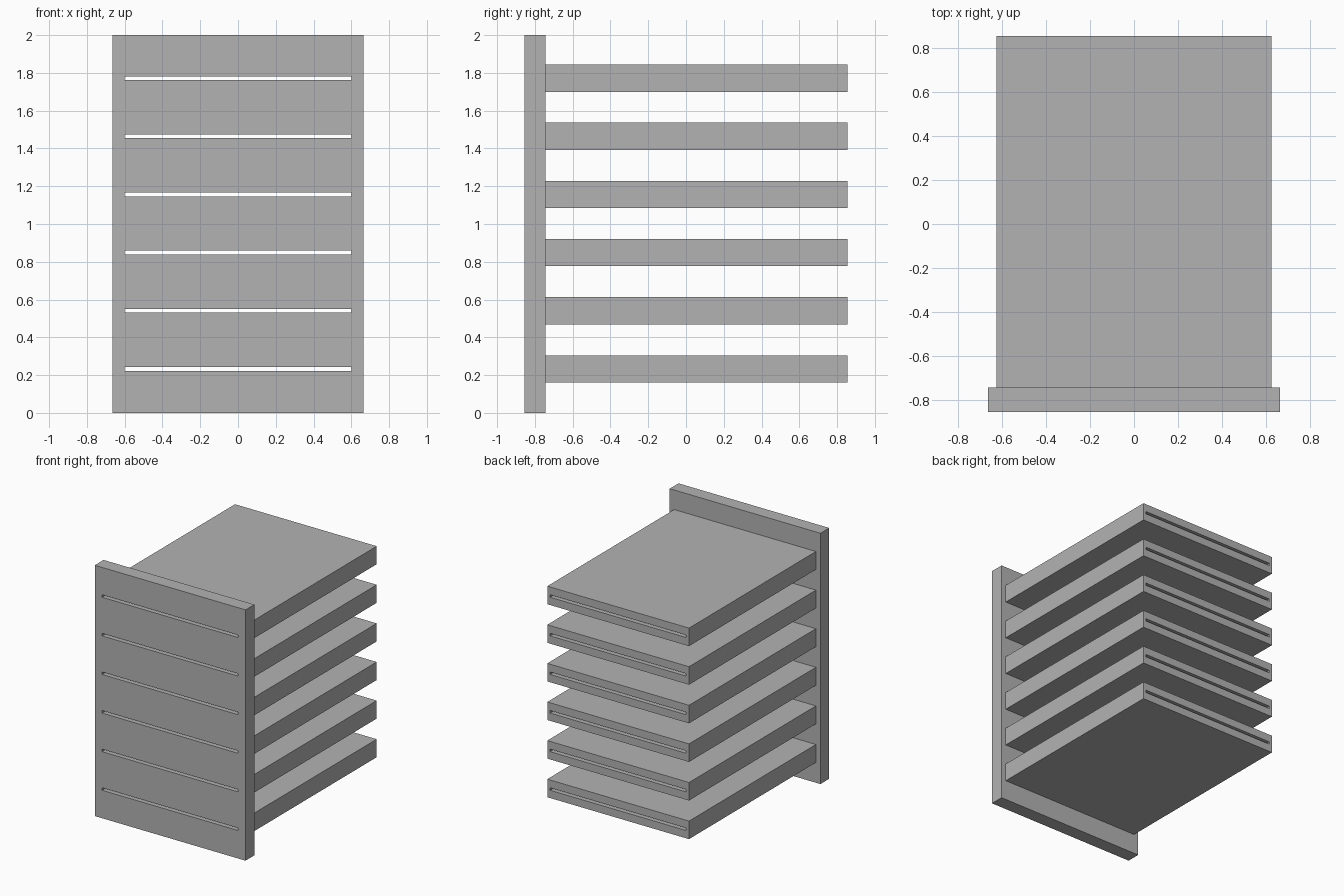
import bpy

if "Cube" in bpy.data.objects:
    bpy.data.objects.remove(bpy.data.objects["Cube"], do_unlink=True)

GREY = (0.45, 0.45, 0.45, 1)
grey = bpy.data.materials.new("plain_grey")
grey.use_nodes = True
grey.diffuse_color = GREY
grey.node_tree.nodes["Principled BSDF"].inputs["Base Color"].default_value = GREY

FRONT, PANEL_BACK, BACK = -0.855, -0.744, 0.855
COUNT, FIRST, PITCH = 6, 0.233, 0.3078


def box(name, width, y0, y1, z0, z1):
    """Box centred on x, spanning y0..y1 and z0..z1."""
    bpy.ops.mesh.primitive_cube_add(size=1, location=(0, (y0 + y1) / 2, (z0 + z1) / 2))
    ob = bpy.context.object
    ob.name = name
    ob.scale = (width, y1 - y0, z1 - z0)
    bpy.ops.object.transform_apply(location=False, rotation=False, scale=True)
    ob.data.materials.append(grey)
    return ob


def cut(target, cutter):
    """Subtract the cutter and bake the result."""
    mod = target.modifiers.new("slot", "BOOLEAN")
    mod.operation = "DIFFERENCE"
    mod.solver = "EXACT"
    mod.object = cutter
    bpy.context.view_layer.objects.active = target
    bpy.ops.object.modifier_apply(modifier=mod.name)


# Front panel
panel = box("front_panel", 1.33, FRONT, PANEL_BACK, 0, 2)

# Stacked sleeves, each with a thin slot running through sleeve and panel
for i in range(COUNT):
    z = FIRST + i * PITCH
    sleeve = box(f"sleeve_{i + 1}", 1.25, PANEL_BACK, BACK, z - 0.072, z + 0.072)
    cutter = box("slot_cutter", 1.2, FRONT - 0.1, BACK + 0.1, z - 0.01, z + 0.01)
    cutter.hide_render = True
    cut(sleeve, cutter)
    cut(panel, cutter)
    bpy.data.objects.remove(cutter, do_unlink=True)
